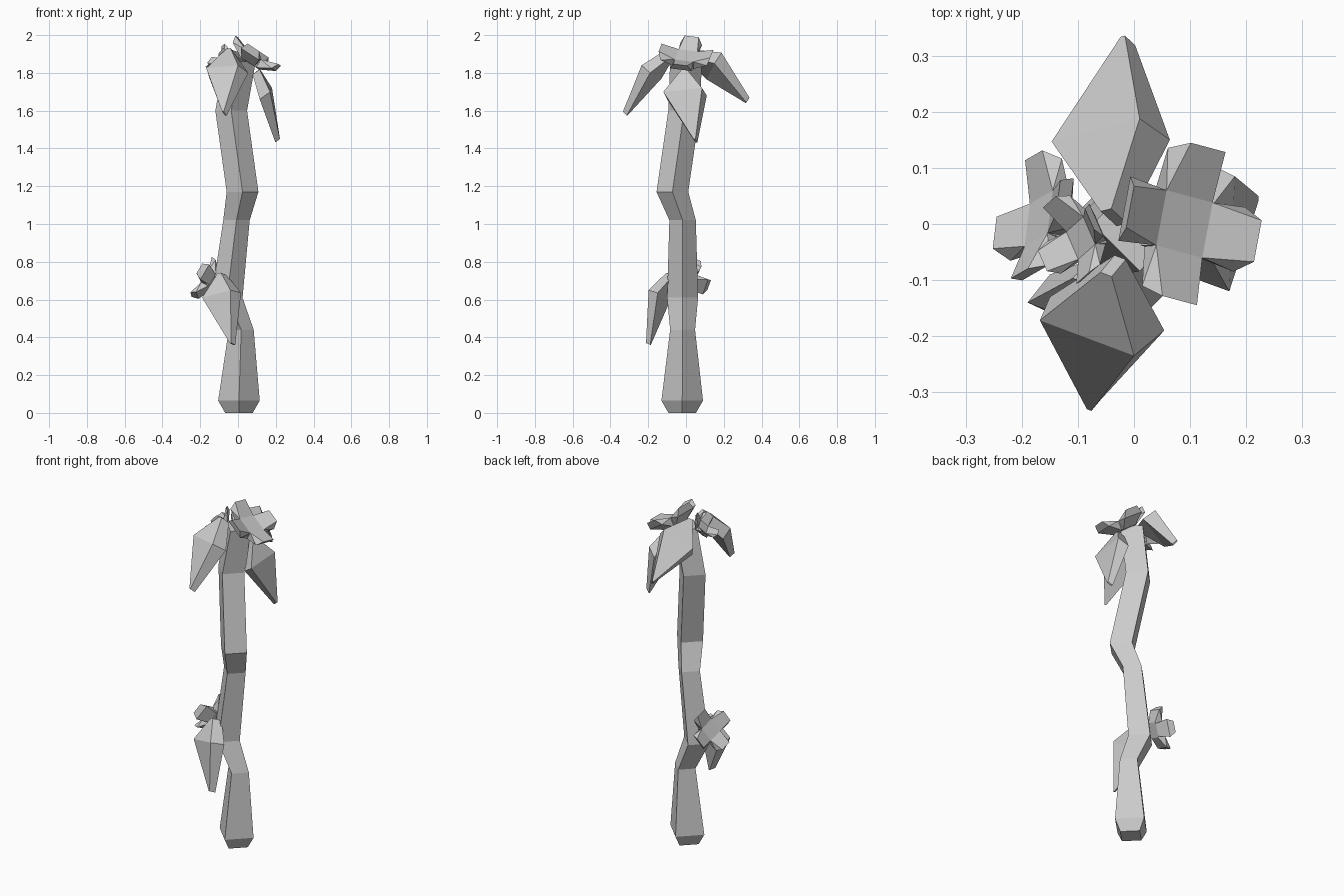
import bpy, bmesh
from mathutils import Vector, Matrix

if "Cube" in bpy.data.objects:
    bpy.data.objects.remove(bpy.data.objects["Cube"])


def finish(bm, name):
    bmesh.ops.recalc_face_normals(bm, faces=bm.faces)
    me = bpy.data.meshes.new(name)
    bm.to_mesh(me)
    bm.free()
    ob = bpy.data.objects.new(name, me)
    bpy.context.collection.objects.link(ob)
    return ob


def loft(bm, rings):
    """Skin a closed tube through rings of four points."""
    vs = [[bm.verts.new(p) for p in r] for r in rings]
    for a, b in zip(vs, vs[1:]):
        for i in range(4):
            j = (i + 1) % 4
            bm.faces.new((a[i], a[j], b[j], b[i]))
    bm.faces.new(vs[0][::-1])
    bm.faces.new(vs[-1])


def hull(bm, pts):
    vs = [bm.verts.new(p) for p in pts]
    r = bmesh.ops.convex_hull(bm, input=vs)
    junk = {g for g in r["geom_interior"] + r["geom_unused"]
            if isinstance(g, bmesh.types.BMVert)}
    bmesh.ops.delete(bm, geom=list(junk), context='VERTS')


# Crooked four-sided stalk: x, y, z, radius
stalk = [(0.005, -0.02, 0, 0.073), (0.005, -0.02, 0.065, 0.11),
         (0.017, -0.018, 0.44, 0.066), (-0.058, -0.018, 0.61, 0.082),
         (-0.008, -0.018, 1.02, 0.07), (0.024, -0.072, 1.17, 0.084),
         (-0.036, -0.01, 1.6, 0.084), (0.01, 0.0, 1.86, 0.084)]
bm = bmesh.new()
loft(bm, [[(x + r, y, z), (x, y + r, z), (x - r, y, z), (x, y - r, z)]
          for x, y, z, r in stalk])
finish(bm, "stalk")


# Leaves: thick diamond slabs bent at the widest point
def leaf(name, base, left, right, tip, right_low, left_low):
    base, left, right, tip, rl, ll = map(
        Vector, (base, left, right, tip, right_low, left_low))
    drop = (rl - right + ll - left) / 2
    across = (right - left) * 0.06
    bm = bmesh.new()
    loft(bm, [[base - across, base + across,
               base + across + drop * 0.7, base - across + drop * 0.7],
              [left, right, rl, ll],
              [tip - across * 0.4, tip + across * 0.4,
               tip + across * 0.4 + drop * 0.45, tip - across * 0.4 + drop * 0.45]])
    finish(bm, name)


leaf("front_leaf", (-0.05, -0.09, 1.93), (-0.168, -0.172, 1.825), (0, -0.235, 1.84),
     (-0.08, -0.332, 1.595), (0.054, -0.19, 1.80), (-0.15, -0.13, 1.77))
leaf("back_leaf", (-0.05, 0.025, 1.92), (-0.147, 0.147, 1.82), (0.01, 0.188, 1.907),
     (-0.02, 0.335, 1.667), (0.064, 0.15, 1.85), (-0.12, 0.11, 1.765))
leaf("right_leaf", (0.115, -0.01, 1.82), (0.17, -0.12, 1.70), (0.18, 0.085, 1.72),
     (0.222, 0.045, 1.45), (0.13, 0.11, 1.68), (0.115, -0.10, 1.66))
leaf("lower_leaf", (-0.10, -0.10, 0.74), (-0.19, -0.14, 0.61), (-0.04, -0.198, 0.65),
     (-0.04, -0.21, 0.37), (0.016, -0.15, 0.635), (-0.15, -0.09, 0.58))


# Cupped flowers: square heart with four blunt petals
def flower(name, centre, normal, size, twist, lift=0.22):
    bm = bmesh.new()
    s, d = 0.36, 0.36
    hull(bm, [(x, y, z) for x in (-s, s) for y in (-s, s) for z in (0, -d)])
    for k in range(4):
        rot = Matrix.Rotation(k * 1.5707963, 3, 'Z')
        pts = [(s, s, 0), (s, -s, 0), (1, 0.27, lift), (1, -0.27, lift),
               (s, 0.3, -d), (s, -0.3, -d),
               (0.9, 0.42, lift - 0.28), (0.9, -0.42, lift - 0.28)]
        hull(bm, [rot @ Vector(p) for p in pts])
    n = Vector(normal).normalized()
    side = Vector((0, 1, 0)).cross(n).normalized()
    up = n.cross(side)
    m = Matrix((side, up, n)).transposed().to_4x4()
    bm.transform(Matrix.Translation(centre) @ m
                 @ Matrix.Rotation(twist, 4, 'Z') @ Matrix.Scale(size, 4))
    finish(bm, name)


flower("top_flower", (0.09, 0, 1.892), (0.55, 0, 0.83), 0.14, -0.22)
flower("lower_flower", (-0.17, 0.01, 0.71), (-0.86, 0.28, 0.42), 0.115, 0.3)
flower("small_flower", (-0.095, -0.025, 1.87), (-0.75, -0.1, 0.65), 0.078, 0.5, 0.45)
